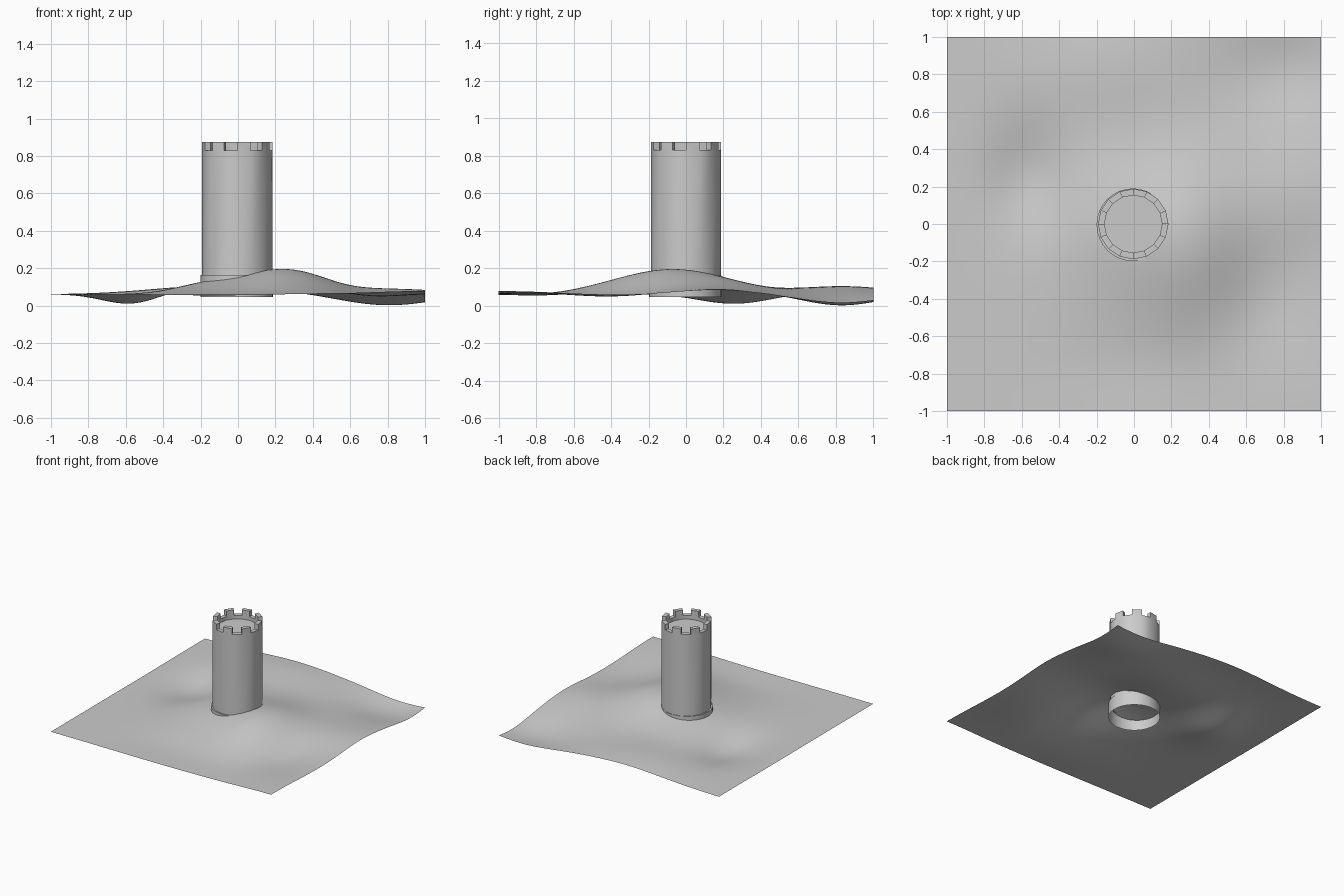
import bpy, bmesh, math

if "Cube" in bpy.data.objects:
    bpy.data.objects.remove(bpy.data.objects["Cube"])

TAU = 2 * math.pi


def finish(bm, name, angle=35):
    mesh = bpy.data.meshes.new(name)
    bmesh.ops.recalc_face_normals(bm, faces=bm.faces)
    bm.to_mesh(mesh)
    bm.free()
    ob = bpy.data.objects.new(name, mesh)
    bpy.context.collection.objects.link(ob)
    bpy.ops.object.select_all(action='DESELECT')
    ob.select_set(True)
    bpy.context.view_layer.objects.active = ob
    bpy.ops.object.shade_smooth_by_angle(angle=math.radians(angle))
    return ob


def ring(bm, r, z, n, cx=0, cy=0):
    return [bm.verts.new((cx + r * math.cos(TAU * i / n), cy + r * math.sin(TAU * i / n), z))
            for i in range(n)]


def bridge(bm, a, b):
    n = len(a)
    for i in range(n):
        j = (i + 1) % n
        bm.faces.new((a[i], a[j], b[j], b[i]))


# Rolling ground: soft hills and hollows as (x, y, height, x spread, y spread)
bumps = [
    (0.29, -0.09, 0.115, 0.21, 0.31),    # main hill
    (-0.10, 0.00, 0.065, 0.24, 0.30),    # tower mound
    (0.85, 0.15, 0.028, 0.25, 0.20),     # right ridge
    (0.70, -0.40, -0.020, 0.16, 0.20),   # front right dip
    (-0.57, 0.25, -0.057, 0.15, 0.20),   # left hollow
    (0.80, 0.83, -0.059, 0.25, 0.20),    # back right hollow
    (-0.15, 0.85, 0.043, 0.33, 0.25),    # back rise
    (1.00, -1.00, 0.018, 0.30, 0.30),    # front right corner
    (0.00, -0.75, -0.010, 0.30, 0.15),   # front dip
]


def ground_height(x, y):
    return 0.06 + sum(h * math.exp(-((x - a) / sx) ** 2 / 2 - ((y - b) / sy) ** 2 / 2)
                      for a, b, h, sx, sy in bumps)


bm = bmesh.new()
bmesh.ops.create_grid(bm, x_segments=80, y_segments=80, size=1)
for v in bm.verts:
    v.co.z = ground_height(v.co.x, v.co.y)
for f in bm.faces:
    if f.normal.z < 0:
        f.normal_flip()
finish(bm, "ground", 60)

# Tower: outer wall, parapet rim, inner wall and recessed roof
N, CX, R, RI = 16, -0.004, 0.188, 0.154
bm = bmesh.new()
loops = [ring(bm, r, z, N, CX) for r, z in
         [(R, 0.155), (R, 0.83), (RI, 0.83), (RI, 0.80)]]
for a, b in zip(loops, loops[1:]):
    bridge(bm, a, b)
bm.faces.new(loops[-1])
# Battlements: raise every second rim face
bm.faces.ensure_lookup_table()
for f in [bm.faces[N + i] for i in range(0, N, 2)]:
    res = bmesh.ops.extrude_discrete_faces(bm, faces=[f])
    top = res["faces"][0]
    low = [bm.verts.new(v.co) for v in top.verts]
    for v in top.verts:
        v.co.z = 0.875
    vs = list(top.verts)
    for i in range(4):
        bm.faces.new((vs[i], vs[i - 1], low[i - 1], low[i]))
bmesh.ops.remove_doubles(bm, verts=bm.verts, dist=0.0005)
finish(bm, "tower")

# Slightly wider open foundation sunk through the ground
bm = bmesh.new()
bottom = ring(bm, 0.194, 0.045, 32, -0.006, -0.004)
upper = ring(bm, 0.194, 0.162, 32, -0.006, -0.004)
bridge(bm, bottom, upper)
bridge(bm, upper, ring(bm, 0.182, 0.162, 32, CX))
finish(bm, "foundation")
